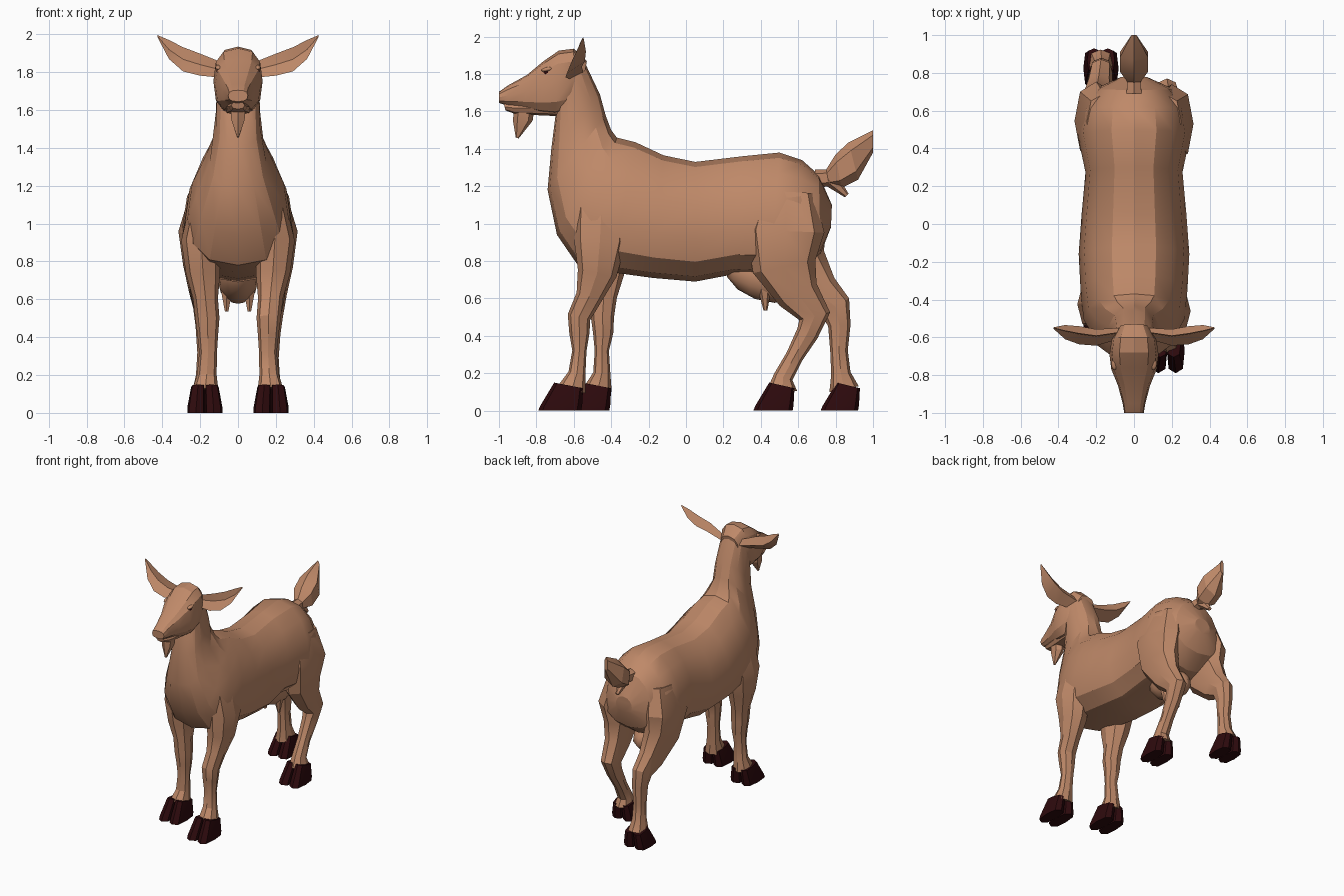
import bpy, bmesh, math
from mathutils import Vector


def material(name, rgb):
    m = bpy.data.materials.new(name)
    m.diffuse_color = (*rgb, 1)
    return m


COAT = material("tan_coat", (0.52, 0.25, 0.14))
HORN = material("dark_hoof", (0.027, 0.003, 0.004))
SIDES = ((1, "right"), (-1, "left"))


def ring(ya, za, yb, zb, w, xc=0.0, n=8, p=0.85, egg=0.0):
    """Rounded section spanning two profile points, half width w, egg narrows the top."""
    pts = []
    for i in range(n):
        t = 2 * math.pi * i / n
        c = math.copysign(abs(math.cos(t)) ** p, math.cos(t))
        s = math.copysign(abs(math.sin(t)) ** p, math.sin(t)) * (1 - egg * c)
        pts.append(Vector((xc + w * s, (ya + yb) / 2 + c * (ya - yb) / 2,
                           (za + zb) / 2 + c * (za - zb) / 2)))
    return pts


def loft(name, rings, mat=COAT):
    """Skin a closed surface over successive sections."""
    bm = bmesh.new()
    loops = [[bm.verts.new(v) for v in r] for r in rings]
    n = len(loops[0])
    for a, b in zip(loops, loops[1:]):
        for i in range(n):
            j = (i + 1) % n
            bm.faces.new((a[i], a[j], b[j], b[i]))
    bm.faces.new(loops[0])
    bm.faces.new(loops[-1])
    bmesh.ops.recalc_face_normals(bm, faces=bm.faces)
    me = bpy.data.meshes.new(name)
    bm.to_mesh(me)
    bm.free()
    me.materials.append(mat)
    ob = bpy.data.objects.new(name, me)
    bpy.context.collection.objects.link(ob)
    bpy.ops.object.select_all(action='DESELECT')
    bpy.context.view_layer.objects.active = ob
    ob.select_set(True)
    bpy.ops.object.shade_smooth_by_angle(angle=math.radians(25))


def ball(name, loc, size, tilt=0, mat=COAT):
    bpy.ops.mesh.primitive_uv_sphere_add(segments=10, ring_count=6, location=loc)
    ob = bpy.context.object
    ob.name = name
    ob.scale = size
    ob.rotation_euler.x = math.radians(tilt)
    ob.data.materials.append(mat)
    bpy.ops.object.shade_smooth()


def spike(name, base, tip, radius):
    """Tapered tuft or teat from base to tip."""
    base, tip = Vector(base), Vector(tip)
    bpy.ops.mesh.primitive_cone_add(vertices=6, radius1=radius, radius2=radius * 0.3,
                                    depth=(tip - base).length, location=(base + tip) / 2)
    ob = bpy.context.object
    ob.name = name
    ob.rotation_euler = (tip - base).to_track_quat('Z', 'Y').to_euler()
    ob.data.materials.append(COAT)


# Trunk and neck: back point, underside point, half width
trunk = [
    (0.78, 1.10, 0.775, 0.98, 0.07), (0.71, 1.26, 0.72, 0.84, 0.20),
    (0.62, 1.34, 0.60, 0.75, 0.27), (0.50, 1.38, 0.45, 0.72, 0.29),
    (0.30, 1.36, 0.26, 0.73, 0.25), (0.05, 1.33, 0.05, 0.69, 0.27),
    (-0.12, 1.365, -0.18, 0.71, 0.285), (-0.27, 1.435, -0.40, 0.74, 0.275),
    (-0.37, 1.46, -0.58, 0.78, 0.26), (-0.40, 1.50, -0.69, 0.94, 0.215),
    (-0.43, 1.58, -0.74, 1.18, 0.145), (-0.46, 1.69, -0.72, 1.40, 0.12),
    (-0.55, 1.88, -0.69, 1.64, 0.11)]
loft("body", [ring(*r, n=14, egg=0.18 if i < 11 else 0) for i, r in enumerate(trunk)])

# Head, lower jaw and beard
skull = [
    (-0.53, 1.87, -0.57, 1.64, 0.08), (-0.60, 1.935, -0.62, 1.60, 0.118),
    (-0.68, 1.925, -0.70, 1.58, 0.13), (-0.76, 1.87, -0.78, 1.59, 0.12),
    (-0.85, 1.795, -0.86, 1.615, 0.085), (-0.95, 1.74, -0.95, 1.63, 0.06),
    (-1.0, 1.705, -1.0, 1.645, 0.052)]
loft("head", [ring(*r, n=12, p=0.75) for r in skull])
jaw = [(-0.68, 1.66, -0.69, 1.575, 0.08), (-0.92, 1.65, -0.91, 1.585, 0.05),
       (-0.975, 1.645, -0.965, 1.605, 0.035)]
loft("lower_jaw", [ring(*r) for r in jaw])
beard = [(-0.81, 1.62, -0.92, 1.62, 0.045), (-0.82, 1.55, -0.925, 1.55, 0.04),
         (-0.895, 1.455, -0.91, 1.46, 0.006)]
loft("beard", [ring(*r, n=6) for r in beard])

# Cupped ears: centre x, y, z and half height of each section
ear = [(0.08, -0.59, 1.81, 0.04), (0.20, -0.615, 1.84, 0.058), (0.29, -0.605, 1.868, 0.064),
       (0.365, -0.585, 1.92, 0.05), (0.425, -0.553, 1.99, 0.006)]
for side, label in SIDES:
    loft("ear_" + label, [[Vector((side * x, y + dy * h, z + dz * h)) for dy, dz in
                           ((0.4, 1), (0.35, 0), (-0.5, -1), (1, 0))] for x, y, z, h in ear])
    # Eye under its upper lid
    ball("eye_" + label, (side * 0.104, -0.745, 1.808), (0.011, 0.02, 0.012), 10, HORN)
    ball("eyelid_" + label, (side * 0.103, -0.742, 1.825), (0.018, 0.032, 0.012), 10)
    spike("teat_" + label, (side * 0.06, 0.42, 0.65), (side * 0.06, 0.425, 0.535), 0.035)

# Tail, the tuft beneath it, and udder
tail = [
    (0.69, 1.29, 0.69, 1.19, 0.045), (0.75, 1.29, 0.765, 1.20, 0.04),
    (0.80, 1.37, 0.83, 1.19, 0.085), (0.87, 1.435, 0.92, 1.235, 0.085),
    (1.0, 1.50, 1.0, 1.38, 0.015)]
loft("tail", [ring(*r, n=6) for r in tail])
spike("tail_tuft", (0, 0.77, 1.24), (0, 0.86, 1.15), 0.045)
ball("udder", (0, 0.41, 0.71), (0.11, 0.21, 0.12), -20)


def leg(name, side, path, sizes, toe, heel):
    """Limb along a (y, z) path, cut square to it, ending in a cloven hoof."""
    rings = []
    for i, ((y, z), (depth, width, x)) in enumerate(zip(path, sizes)):
        a, b = path[max(i - 1, 0)], path[min(i + 1, len(path) - 1)]
        d = Vector((a[1] - b[1], b[0] - a[0])).normalized() * depth
        rings.append(ring(y - d.x, z - d.y, y + d.x, z + d.y, width, side * x))
    loft(name, rings)
    for k, claw in ((-1, "inner"), (1, "outer")):
        low, top = side * (0.175 + k * 0.046), side * (0.175 + k * 0.036)
        loft(f"{name}_{claw}_hoof", [
            ring(toe, 0, heel, 0, 0.047, low, p=0.65),
            ring(toe + 0.01, 0.025, heel + 0.005, 0.03, 0.047, low, p=0.65),
            ring(toe + 0.085, 0.15, heel + 0.01, 0.12, 0.037, top, p=0.65)], HORN)


# Front pair: shared heights and sizes (half depth, half width, offset)
heights = (1.12, 0.91, 0.735, 0.605, 0.50, 0.415, 0.32, 0.20, 0.115)
front = [(0.15, 0.09, 0.16), (0.14, 0.105, 0.195), (0.105, 0.09, 0.185), (0.07, 0.066, 0.172),
         (0.062, 0.064, 0.162), (0.054, 0.055, 0.16), (0.038, 0.047, 0.158),
         (0.046, 0.052, 0.165), (0.075, 0.07, 0.173)]
right_y = (-0.45, -0.46, -0.475, -0.52, -0.572, -0.57, -0.57, -0.583, -0.61)
left_y = (-0.41, -0.425, -0.435, -0.44, -0.447, -0.443, -0.45, -0.45, -0.47)
leg("front_leg_right", 1, list(zip(right_y, heights)), front, -0.79, -0.56)
leg("front_leg_left", -1, list(zip(left_y, heights)), front, -0.64, -0.41)

# Hind pair: one striding forward, one pushing back
hind = [(0.15, 0.09, 0.16), (0.21, 0.115, 0.20), (0.17, 0.095, 0.195), (0.115, 0.072, 0.185),
        (0.085, 0.062, 0.175), (0.06, 0.052, 0.172), (0.047, 0.045, 0.17),
        (0.052, 0.05, 0.172), (0.08, 0.066, 0.176)]
stride = [(0.54, 1.17), (0.53, 0.96), (0.525, 0.77), (0.60, 0.62), (0.688, 0.505),
          (0.65, 0.415), (0.58, 0.29), (0.52, 0.18), (0.515, 0.11)]
push = [(0.54, 1.17), (0.545, 0.96), (0.585, 0.78), (0.71, 0.63), (0.80, 0.555),
        (0.82, 0.455), (0.818, 0.32), (0.828, 0.20), (0.845, 0.115)]
leg("hind_leg_right", 1, stride, hind, 0.36, 0.57)
leg("hind_leg_left", -1, push, hind, 0.72, 0.92)
